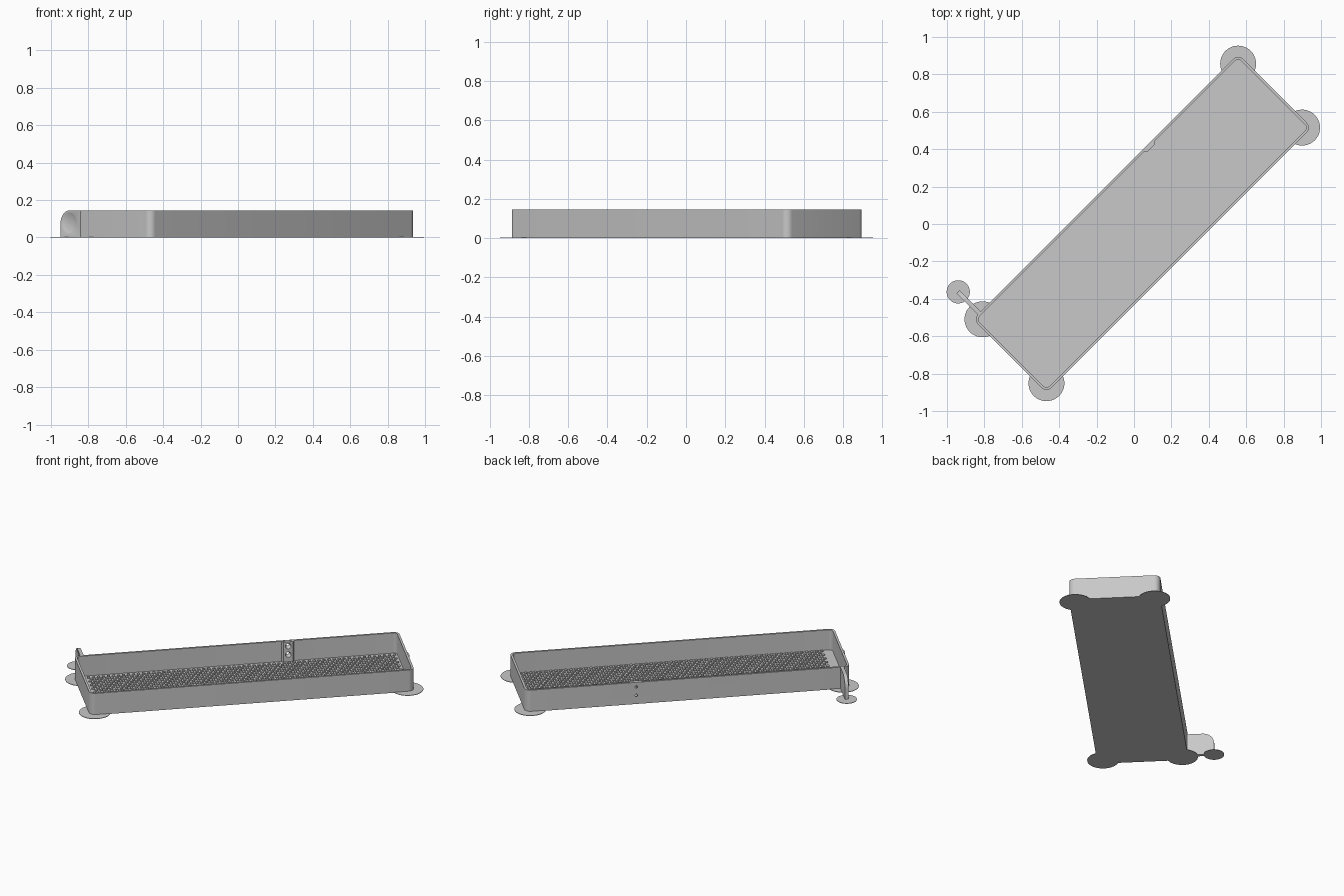
import bpy, bmesh
from math import pi, sin, cos, sqrt
from mathutils import Matrix, Vector

default = bpy.data.objects.get("Cube")
if default:
    bpy.data.objects.remove(default, do_unlink=True)

GREY = (0.58, 0.58, 0.58, 1)
grey = bpy.data.materials.new("light_grey")
grey.use_nodes = True
grey.diffuse_color = GREY
grey.node_tree.nodes["Principled BSDF"].inputs["Base Color"].default_value = GREY

# Everything is laid out along the tray, then turned diagonally
TURN = Matrix.Rotation(pi / 4, 4, "Z")
U0, U1, V0, V1 = -0.933, 1.0, -0.271, 0.2125   # corner arc centres
R, WALL, HEIGHT, FLOOR = 0.036, 0.014, 0.145, 0.01


def finish(name, bm):
    bmesh.ops.recalc_face_normals(bm, faces=bm.faces)
    mesh = bpy.data.meshes.new(name)
    bm.to_mesh(mesh)
    bm.free()
    mesh.materials.append(grey)
    obj = bpy.data.objects.new(name, mesh)
    obj.matrix_world = TURN
    bpy.context.collection.objects.link(obj)
    return obj


def prism(name, outline, start, depth):
    """Extrude a closed outline of 3D points along a depth vector."""
    bm = bmesh.new()
    face = bm.faces.new([bm.verts.new(Vector(p) + Vector(start)) for p in outline])
    moved = bmesh.ops.extrude_face_region(bm, geom=[face])["geom"]
    bmesh.ops.translate(bm, vec=depth, verts=[v for v in moved if isinstance(v, bmesh.types.BMVert)])
    return finish(name, bm)


def arc(cx, cy, r, a0, a1, n=8):
    return [(cx + r * cos(a0 + (a1 - a0) * i / n), cy + r * sin(a0 + (a1 - a0) * i / n), 0)
            for i in range(n + 1)]


def rounded_outline(r):
    corners = [(U1, V1), (U0, V1), (U0, V0), (U1, V0)]
    return [p for i, (u, v) in enumerate(corners) for p in arc(u, v, r, i * pi / 2, (i + 1) * pi / 2)]


def cut(obj, cutter):
    cutter.hide_render = True
    mod = obj.modifiers.new("cut", "BOOLEAN")
    mod.object, mod.solver = cutter, "EXACT"
    bpy.context.view_layer.update()
    result = bpy.data.meshes.new_from_object(obj.evaluated_get(bpy.context.evaluated_depsgraph_get()))
    obj.modifiers.clear()
    obj.data = result


def smooth(obj):
    for p in obj.data.polygons:
        p.use_smooth = True
    obj.data.set_sharp_from_angle(angle=pi / 6)


def drop(*objs):
    for o in objs:
        bpy.data.objects.remove(o, do_unlink=True)


# Open tray with rounded corners
tray = prism("tray", rounded_outline(R), (0, 0, 0), (0, 0, HEIGHT))
hollow = prism("hollow", rounded_outline(R - WALL), (0, 0, FLOOR), (0, 0, HEIGHT))
cut(tray, hollow)

# Screw plate on the inside of the long back wall, with sloping ends
PLATE_U, inner = 0.35, V1 + R - WALL
plate_outline = [(PLATE_U - 0.04, inner + 0.002, 0), (PLATE_U - 0.029, inner - 0.013, 0),
                 (PLATE_U + 0.029, inner - 0.013, 0), (PLATE_U + 0.04, inner + 0.002, 0)]
plate = prism("screw_plate", plate_outline, (0, 0, FLOOR - 0.002), (0, 0, HEIGHT - FLOOR + 0.001))

# Two countersunk screw holes through plate and wall
for z in (0.058, 0.115):
    bm = bmesh.new()
    place = Matrix.Translation((PLATE_U, inner, z)) @ Matrix.Rotation(-pi / 2, 4, "X")
    bmesh.ops.create_cone(bm, cap_ends=True, segments=24, radius1=0.019, radius2=0.007,
                          depth=0.034, matrix=place)
    hole = finish("hole_cutter", bm)
    cut(tray, hole)
    cut(plate, hole)
    drop(hole)
drop(hollow)
smooth(tray)
smooth(plate)

# Staggered low studs over the floor
bm = bmesh.new()
PITCH, STUD = 0.031, 0.0105
row, v = 0, V0 - 0.008
while v < V1 + 0.01:
    u = U0 + 0.045 + (row % 2) * PITCH / 2
    while u < U1 + 0.008:
        near_plate = abs(u - PLATE_U) < 0.05 and v > V1 - 0.008
        if not near_plate:
            bmesh.ops.create_cone(bm, cap_ends=True, segments=6, radius1=STUD, radius2=STUD, depth=0.008,
                                  matrix=Matrix.Translation((u, v, FLOOR + 0.002)))
        u += PITCH
    v += PITCH * sqrt(3) / 2
    row += 1
finish("floor_studs", bm)

# Side tab with a rounded outer top corner
TAB_U, TAB_V, TAB_R, THICK = -0.921, 0.41, 0.07, 0.022
side = [(V1 + R - 0.004, 0), (TAB_V, 0)]
side += [(a, b) for a, b, _ in arc(TAB_V - TAB_R, HEIGHT - TAB_R, TAB_R, 0, pi / 2, 10)]
side += [(V1 + R - 0.004, HEIGHT)]
tab = prism("side_tab", [(0, a, b) for a, b in side], (TAB_U - THICK / 2, 0, 0), (THICK, 0, 0))

# Shallow round dimple in the end face of the tab
BALL, DEEP = 0.16, 0.01
bm = bmesh.new()
bmesh.ops.create_uvsphere(bm, u_segments=96, v_segments=64, radius=BALL,
                          matrix=Matrix.Translation((TAB_U - THICK / 2 + DEEP - BALL, 0.343, 0.078))
                          @ Matrix.Rotation(pi / 2, 4, "Y"))
ball = finish("dimple_cutter", bm)
cut(tab, ball)
drop(ball)
smooth(tab)

# Thin foot discs under the corners and the tab
discs = [("back_left", U1, V1, 0.096), ("front_left", U1, V0, 0.096), ("front_right", U0, V0, 0.096),
         ("back_right", U0, V1, 0.096), ("tab", TAB_U, 0.408, 0.062)]
for label, u, v, r in discs:
    disc = prism(label + "_foot_disc", arc(u, v, r, 0, 2 * pi, 48)[:-1], (0, 0, 0), (0, 0, 0.003))
    smooth(disc)
